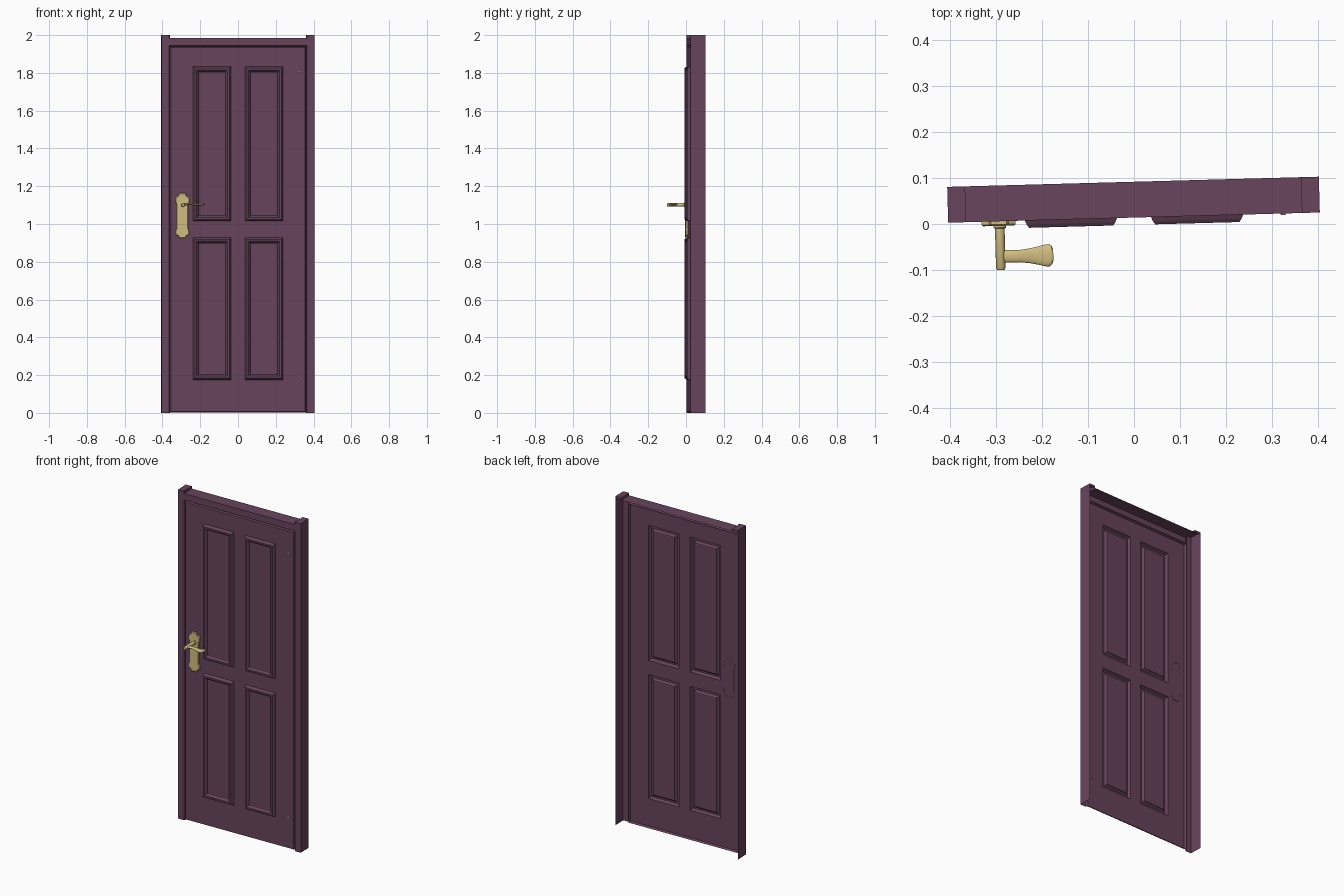
import bpy, bmesh, math
from mathutils import Matrix, Vector

if "Cube" in bpy.data.objects:
    bpy.data.objects.remove(bpy.data.objects["Cube"])

# Door is turned slightly; everything is modelled with its front at local y = 0
PLACE = Matrix.Translation((0, 0.014, 0)) @ Matrix.Rotation(math.radians(1.57), 4, 'Z')


def material(name, col):
    m = bpy.data.materials.new(name)
    m.diffuse_color = (*col, 1)
    m.use_nodes = True
    m.node_tree.nodes["Principled BSDF"].inputs["Base Color"].default_value = m.diffuse_color
    return m


WOOD = material("plum_paint", (0.138, 0.058, 0.109))
BRASS = material("pale_brass", (0.64, 0.51, 0.22))


def finish(bm, name, mat, smooth=False):
    bmesh.ops.remove_doubles(bm, verts=bm.verts, dist=0.0001)
    me = bpy.data.meshes.new(name)
    bm.to_mesh(me)
    bm.free()
    me.materials.append(mat)
    ob = bpy.data.objects.new(name, me)
    bpy.context.collection.objects.link(ob)
    ob.matrix_world = PLACE
    if smooth:
        bpy.context.view_layer.objects.active = ob
        ob.select_set(True)
        bpy.ops.object.shade_smooth_by_angle(angle=math.radians(35))
        ob.select_set(False)
    return ob


def face(bm, pts):
    return bm.faces.new([bm.verts.new(p) for p in pts])


def loft(bm, loops, cap_start=False, cap_end=False):
    for a, b in zip(loops, loops[1:]):
        n = len(a)
        for i in range(n):
            j = (i + 1) % n
            face(bm, [a[i], a[j], b[j], b[i]])
    if cap_start:
        face(bm, loops[0][::-1])
    if cap_end:
        face(bm, loops[-1])


def rect(x0, x1, z0, z1, inset, y):
    return [(x0 + inset, y, z0 + inset), (x1 - inset, y, z0 + inset),
            (x1 - inset, y, z1 - inset), (x0 + inset, y, z1 - inset)]


def sweep_up(bm, prof, z0, z1):
    for (ax, ay), (bx, by) in zip(prof, prof[1:]):
        face(bm, [(ax, ay, z0), (bx, by, z0), (bx, by, z1), (ax, ay, z1)])


# Door leaf: thin sheet with four framed openings and bevelled edge
W, JIN, JOUT, DEPTH, G = 0.356, 0.366, 0.405, 0.078, 0.013
bm = bmesh.new()
xs = [-W, -0.238, -0.037, 0.037, 0.238, W]
zs = [0.008, 0.175, 0.928, 1.015, 1.835, 1.935]
MOULD = [(0, 0), (0.004, -0.009), (0.009, -0.016), (0.019, -0.016),
         (0.025, -0.010), (0.029, -0.002), (0.033, 0.0)]
for i in range(5):
    for k in range(5):
        cell = (xs[i], xs[i + 1], zs[k], zs[k + 1])
        if i in (1, 3) and k in (1, 3):
            loft(bm, [rect(*cell, d, y) for d, y in MOULD], cap_end=True)
        else:
            face(bm, rect(*cell, 0, 0))
edge = (-W, W, zs[0], zs[-1])
loft(bm, [rect(*edge, -0.006, G), rect(*edge, 0, 0)])
finish(bm, "door_leaf", WOOD)

# Side jambs: open-backed channels with a capped top
HEAD = 1.985
for side, name in ((-1, "left_jamb"), (1, "right_jamb")):
    bm = bmesh.new()
    prof = [(0.361, G), (JIN, 0), (JOUT, 0), (JOUT, DEPTH)]
    prof = [(side * x, y) for x, y in prof][::side]
    sweep_up(bm, prof, 0, 2.0)
    sweep_up(bm, [(side * JIN, DEPTH), (side * JIN, 0)][::side], HEAD - 0.002, 2.0)
    a, b = sorted((side * JIN, side * JOUT))
    face(bm, [(a, 0, 2), (b, 0, 2), (b, DEPTH, 2), (a, DEPTH, 2)])
    face(bm, [(b, DEPTH, HEAD), (a, DEPTH, HEAD), (a, DEPTH, 2), (b, DEPTH, 2)])
    finish(bm, name, WOOD)

# Head rail across the top
bm = bmesh.new()
path = [(G, 1.940), (0, 1.945), (0, HEAD), (DEPTH, HEAD)]
for (ay, az), (by, bz) in zip(path, path[1:]):
    face(bm, [(-JIN, ay, az), (JIN, ay, az), (JIN, by, bz), (-JIN, by, bz)])
finish(bm, "head_rail", WOOD)

# Handle plate: lobed outline, mirrored about its upright axis
HX = -0.295
half = [(0.018, 0.925), (0.020, 0.936), (0.036, 0.943), (0.036, 0.965), (0.030, 0.975),
        (0.030, 1.108), (0.037, 1.118), (0.037, 1.140), (0.021, 1.150), (0.017, 1.163)]
outline = half + [(-x, z) for x, z in reversed(half)]


def plate_loop(s, y):
    return [(HX + x * s, y, 1.044 + (z - 1.044) * (1 - (1 - s) * 0.35)) for x, z in outline]


bm = bmesh.new()
loft(bm, [plate_loop(1, 0.002), plate_loop(1, -0.007), plate_loop(0.92, -0.010)], cap_end=True)
finish(bm, "handle_plate", BRASS)


def ring_y(y, r, x, z, n=20):
    return [(x + r * math.cos(t * math.tau / n), y, z + r * math.sin(t * math.tau / n))
            for t in range(n)]


# Handle spindle with rounded end
bm = bmesh.new()
loft(bm, [ring_y(y, r, -0.293, 1.102) for y, r in
          [(0, 0.014), (-0.014, 0.014), (-0.016, 0.0105), (-0.102, 0.0105),
           (-0.106, 0.008)]], cap_end=True)
finish(bm, "handle_spindle", BRASS, True)

# Lever: flattened oval section flaring to a rounded tip
bm = bmesh.new()
stations = [(-0.291, 0.014, 0.007, 1.102), (-0.270, 0.0135, 0.006, 1.106),
            (-0.250, 0.0135, 0.005, 1.106), (-0.230, 0.016, 0.005, 1.103),
            (-0.210, 0.020, 0.005, 1.101), (-0.195, 0.024, 0.006, 1.102),
            (-0.186, 0.024, 0.006, 1.104), (-0.181, 0.020, 0.005, 1.105),
            (-0.178, 0.012, 0.003, 1.105)]
loops = [[(x, -0.077 + w * math.cos(t * math.tau / 16), z + h * math.sin(t * math.tau / 16))
          for t in range(16)] for x, w, h, z in stations]
loft(bm, loops, cap_start=True, cap_end=True)
finish(bm, "handle_lever", BRASS, True)

# Small hinge pins on the right side of the leaf
for z, name in ((0.195, "lower_hinge_pin"), (1.805, "upper_hinge_pin")):
    bm = bmesh.new()
    loft(bm, [ring_y(0.001, 0.006, 0.325, z, 8), ring_y(-0.003, 0.005, 0.325, z, 8)], cap_end=True)
    finish(bm, name, BRASS)
